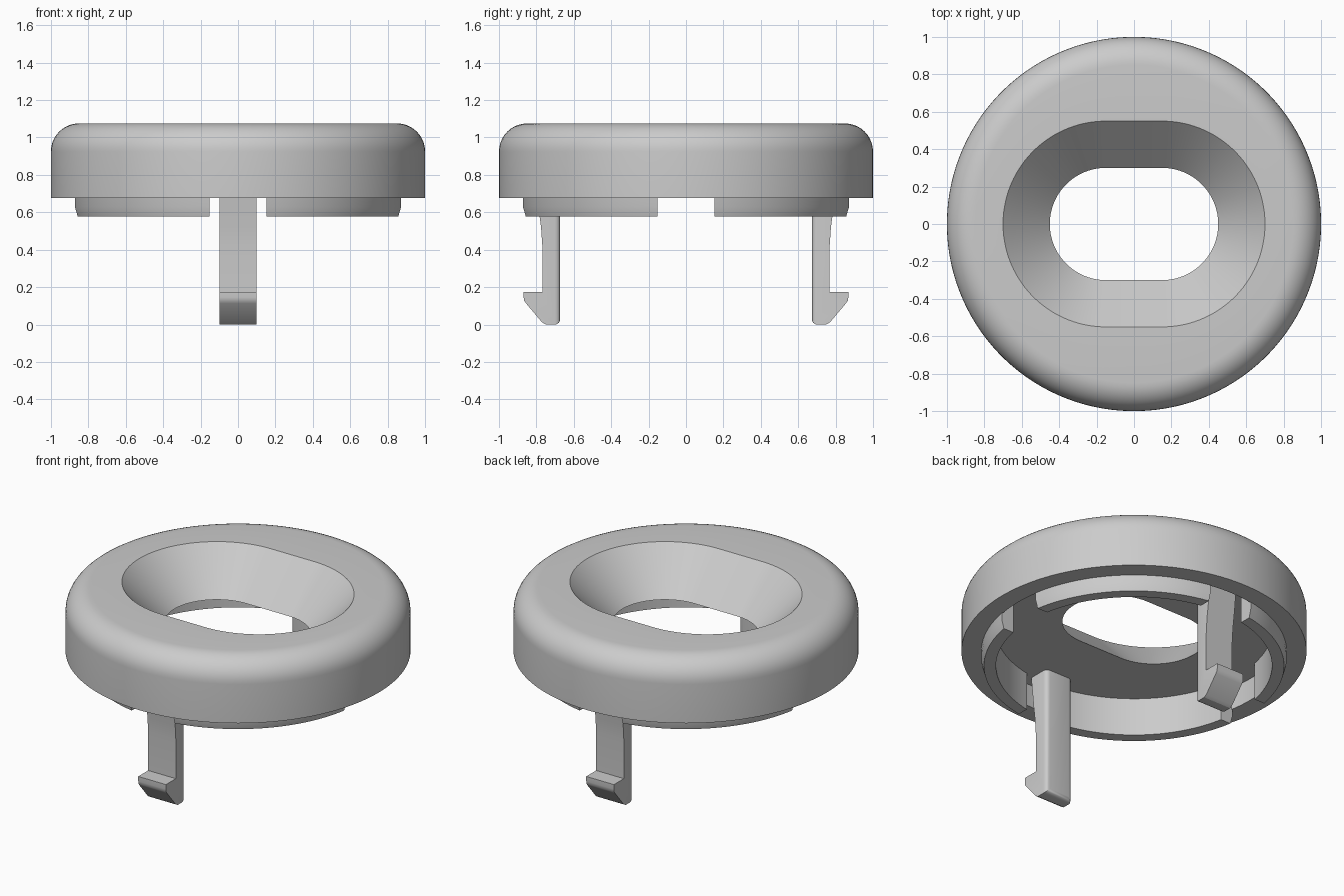
import bpy, bmesh
from math import sin, cos, pi, asin, radians

cube = bpy.data.objects.get("Cube")
if cube:
    bpy.data.objects.remove(cube, do_unlink=True)

grey = bpy.data.materials.new("light grey plastic")
grey.use_nodes = True
COLOUR = (0.6, 0.6, 0.6, 1)
grey.diffuse_color = COLOUR
for node in grey.node_tree.nodes:
    if node.type == 'BSDF_PRINCIPLED':
        node.inputs["Base Color"].default_value = COLOUR


def finish(name, bm):
    bmesh.ops.recalc_face_normals(bm, faces=bm.faces[:])
    mesh = bpy.data.meshes.new(name)
    bm.to_mesh(mesh)
    bm.free()
    mesh.materials.append(grey)
    obj = bpy.data.objects.new(name, mesh)
    bpy.context.collection.objects.link(obj)
    bpy.ops.object.select_all(action='DESELECT')
    obj.select_set(True)
    bpy.context.view_layer.objects.active = obj
    bpy.ops.object.shade_smooth_by_angle(angle=radians(30))
    return obj


def bridge(bm, a, b):
    n = len(a)
    for i in range(n):
        j = (i + 1) % n
        bm.faces.new((a[i], a[j], b[j], b[i]))


SIDES = 128


def outline(bm, radius, z, half_straight=0.0):
    """Circle, or a slot outline when half_straight is above zero."""
    loop = []
    for i in range(SIDES):
        t = (i + 0.5) * 2 * pi / SIDES
        shift = half_straight if cos(t) > 0 else -half_straight
        loop.append(bm.verts.new((radius * cos(t) + shift, radius * sin(t), z)))
    return loop


# Round cap: funnel slot, flat top, rounded shoulder, hollow underside
TOP, RIM, FLOOR, CAVITY, FILLET = 1.075, 0.676, 0.82, 0.88, 0.15
bm = bmesh.new()
loops = [outline(bm, 0.30, FLOOR, 0.15), outline(bm, 0.55, TOP, 0.15)]
for k in range(11):
    a = pi / 2 * (1 - k / 10)
    loops.append(outline(bm, 1 - FILLET + FILLET * cos(a),
                         TOP - FILLET + FILLET * sin(a)))
loops += [outline(bm, r, z) for r, z in ((1, RIM), (CAVITY, RIM), (CAVITY, FLOOR))]
for a, b in zip(loops, loops[1:] + loops[:1]):
    bridge(bm, a, b)
finish("round_cap", bm)

# Locating lip: four arcs rooted in the cavity, with parallel-sided gaps
ROOT = FLOOR + 0.005
LIP = ((0.80, ROOT), (0.885, ROOT), (0.885, 0.63), (0.870, 0.578), (0.80, 0.578))
STEPS, GAP = 24, 0.152
for q, name in enumerate(("back_left", "back_right", "front_right", "front_left")):
    bm = bmesh.new()
    rings = []
    for k in range(STEPS + 1):
        ring = []
        for r, z in LIP:
            start = asin(GAP / r)
            t = q * pi / 2 + start + (pi / 2 - 2 * start) * k / STEPS
            ring.append(bm.verts.new((r * cos(t), r * sin(t), z)))
        rings.append(ring)
    for a, b in zip(rings, rings[1:]):
        bridge(bm, a, b)
    bm.faces.new(rings[0])
    bm.faces.new(rings[-1])
    finish("lip_" + name, bm)

# Snap legs: hooked side profile given as (distance outward, height)
LEG = ((0.673, ROOT), (0.673, 0), (0.75, 0), (0.77, 0.012), (0.855, 0.113),
       (0.865, 0.127), (0.868, 0.145), (0.868, 0.175), (0.768, 0.175),
       (0.768, 0.42), (0.775, 0.52), (0.788, 0.62), (0.81, ROOT))
HALF = 0.098
for side, name in ((-1, "front_snap_leg"), (1, "back_snap_leg")):
    bm = bmesh.new()
    a, b = ([bm.verts.new((x, side * y, z)) for y, z in LEG] for x in (-HALF, HALF))
    bridge(bm, a, b)
    bm.faces.new(a)
    bm.faces.new(b)
    # Round the edges of the inward face, leaving the root sharp
    soft = [e for e in bm.edges
            if all(abs(v.co.y) < 0.68 for v in e.verts)
            and min(v.co.z for v in e.verts) < 0.1]
    bmesh.ops.bevel(bm, geom=soft, offset=0.028, segments=4, profile=0.5,
                    affect='EDGES')
    finish(name, bm)
